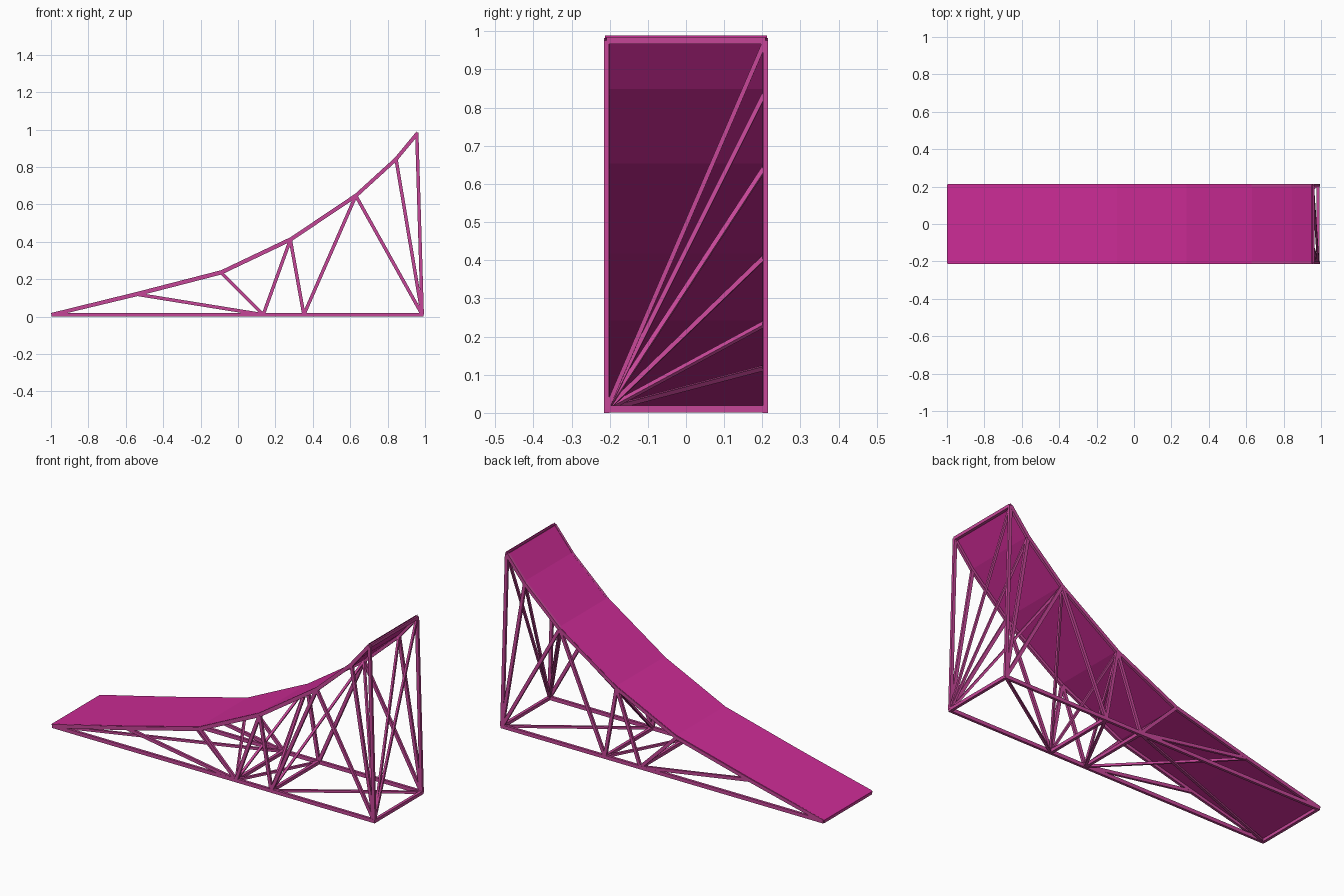
import bpy, bmesh
from mathutils import Vector

if "Cube" in bpy.data.objects:
    bpy.data.objects.remove(bpy.data.objects["Cube"])

def material(name, rgb):
    m = bpy.data.materials.new(name)
    m.diffuse_color = (*rgb, 1)
    m.use_nodes = True
    m.node_tree.nodes["Principled BSDF"].inputs["Base Color"].default_value = m.diffuse_color
    return m

DECK = material("deck magenta", (0.60, 0.024, 0.30))
FRAME = material("frame pink", (0.56, 0.062, 0.31))

# side profile nodes (x, z): curved deck line and ground rail
TOP = [(-.99, .011), (-.54, .119), (-.09, .235), (.28, .411), (.63, .646), (.845, .842), (.956, .976)]
BASE = [(-.99, .01), (.135, .01), (.352, .01), (.985, .01)]
WEB = [(1, 1), (2, 1), (3, 1), (3, 2), (4, 2), (4, 3), (5, 3), (6, 3)]  # deck node, ground node
Y = .208

def bar(bm, a, b, w, h):
    """Rectangular bar from a to b: w across, h in the side plane."""
    a, b = Vector(a), Vector(b)
    d = (b - a).normalized()
    ref = Vector((0, 1, 0)) if abs(d.y) < .9 else Vector((1, 0, 0))
    n = d.cross(ref).normalized()
    s = n.cross(d).normalized()
    rings = [[bm.verts.new(p + s * w / 2 * i + n * h / 2 * j)
              for i, j in ((-1, -1), (1, -1), (1, 1), (-1, 1))] for p in (a, b)]
    bm.faces.new(rings[0])
    bm.faces.new(rings[1][::-1])
    for k in range(4):
        m = (k + 1) % 4
        bm.faces.new((rings[0][k], rings[0][m], rings[1][m], rings[1][k]))

def finish(bm, name, mat):
    bmesh.ops.recalc_face_normals(bm, faces=bm.faces)
    me = bpy.data.meshes.new(name)
    bm.to_mesh(me)
    bm.free()
    me.materials.append(mat)
    ob = bpy.data.objects.new(name, me)
    bpy.context.collection.objects.link(ob)
    return ob

def at(p, y):
    return (p[0], y, p[1])

# side trusses: ground rail, deck edge rail and web struts
for name, y in (("front_truss", -Y), ("back_truss", Y)):
    bm = bmesh.new()
    bar(bm, (-.995, y, .01), (.992, y, .01), .014, .02)
    for p, q in zip(TOP, TOP[1:]):
        bar(bm, at(p, y), at(q, y), .014, .02)
    for t, g in WEB:
        bar(bm, at(TOP[t], y), at(BASE[g], y), .013, .018)
    finish(bm, name, FRAME)

# cross bars at the ground nodes and the top lip
bm = bmesh.new()
for p in BASE + [TOP[-1]]:
    bar(bm, at(p, -Y), at(p, Y), .016, .018)
finish(bm, "cross_bars", FRAME)

# diagonal braces between the two trusses
bm = bmesh.new()
for p, q in zip(BASE, BASE[1:]):
    bar(bm, at(p, -Y), at(q, Y), .013, .013)
for t, g in WEB:
    bar(bm, at(BASE[g], -Y), at(TOP[t], Y), .012, .012)
finish(bm, "diagonal_braces", FRAME)

# curved riding deck: thin sheet over the edge rails
bm = bmesh.new()
rows = [[bm.verts.new((x, y, z + dz)) for y, dz in
         ((-Y - .004, .007), (Y + .004, .007), (Y + .004, .013), (-Y - .004, .013))]
        for x, z in [(-1.0, .006)] + TOP[1:]]
for r, s in zip(rows, rows[1:]):
    for k in range(4):
        m = (k + 1) % 4
        bm.faces.new((r[k], r[m], s[m], s[k]))
bm.faces.new(rows[0])
bm.faces.new(rows[-1][::-1])
finish(bm, "deck", DECK)
